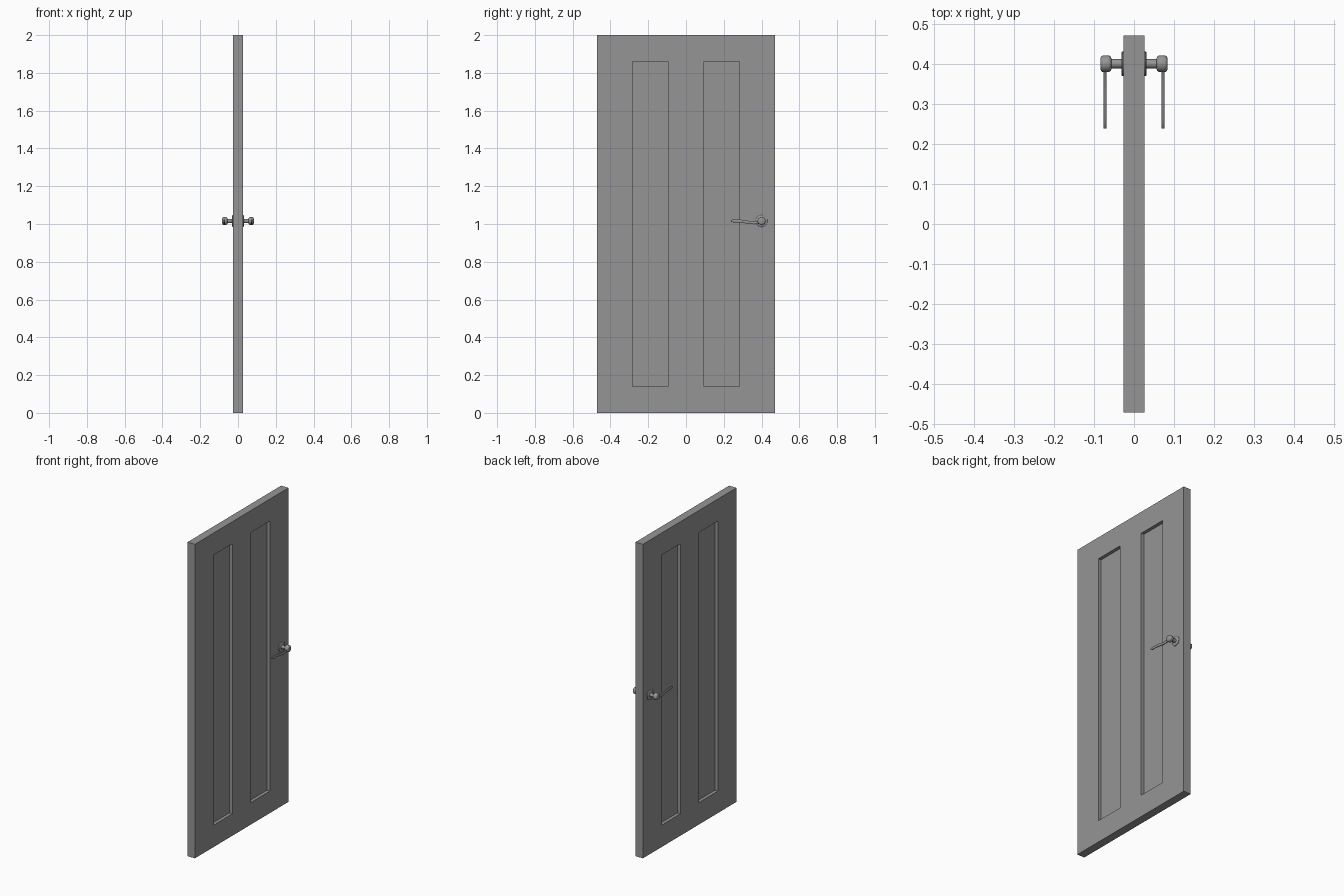
import bpy, bmesh, math

if "Cube" in bpy.data.objects:
    bpy.data.objects.remove(bpy.data.objects["Cube"])

HALF_T, HALF_W, HEIGHT = 0.026, 0.471, 2.0
RECESS = 0.021
HY, HZ = 0.4, 1.016      # handle axis

grey = bpy.data.materials.new("dark_grey")
grey.diffuse_color = (0.3, 0.3, 0.3, 1)
grey.use_nodes = True
grey.node_tree.nodes["Principled BSDF"].inputs["Base Color"].default_value = grey.diffuse_color


def finish(name, bm, smooth=False):
    bmesh.ops.recalc_face_normals(bm, faces=bm.faces)
    me = bpy.data.meshes.new(name)
    bm.to_mesh(me)
    bm.free()
    me.materials.append(grey)
    ob = bpy.data.objects.new(name, me)
    bpy.context.collection.objects.link(ob)
    if smooth:
        bpy.ops.object.select_all(action='DESELECT')
        ob.select_set(True)
        bpy.context.view_layer.objects.active = ob
        bpy.ops.object.shade_smooth_by_angle(angle=math.radians(40))
    # every part repeats on the other face of the door
    mir = ob.modifiers.new("mirror", 'MIRROR')
    mir.use_axis[0] = True
    return ob


def bridge_rings(bm, rings):
    for a, b in zip(rings, rings[1:]):
        n = len(a)
        for i in range(n):
            bm.faces.new((a[i], a[(i + 1) % n], b[(i + 1) % n], b[i]))
    bm.faces.new(rings[0])
    bm.faces.new(rings[-1])


def lathe(name, profile, seg=32):
    """Revolve (x, radius) points round the handle axis."""
    bm = bmesh.new()
    rings = []
    for x, r in profile:
        rings.append([bm.verts.new((x, HY + r * math.cos(2 * math.pi * i / seg),
                                    HZ + r * math.sin(2 * math.pi * i / seg)))
                      for i in range(seg)])
    bridge_rings(bm, rings)
    return finish(name, bm, True)


# Door leaf: one half as a grid, panel cells pushed in, edges carried to the middle
ys = [-HALF_W, -0.284, -0.094, 0.094, 0.284, HALF_W]
zs = [0, 0.14, 1.86, HEIGHT]
bm = bmesh.new()
grid = [[bm.verts.new((HALF_T, y, z)) for z in zs] for y in ys]
panels = []
for i in range(5):
    for j in range(3):
        f = bm.faces.new((grid[i][j], grid[i + 1][j], grid[i + 1][j + 1], grid[i][j + 1]))
        if i in (1, 3) and j == 1:
            panels.append(f)
outer = [e for e in bm.edges if e.is_boundary]
ext = bmesh.ops.extrude_edge_only(bm, edges=outer)
for v in ext["geom"]:
    if isinstance(v, bmesh.types.BMVert):
        v.co.x = 0
pushed = bmesh.ops.extrude_discrete_faces(bm, faces=panels)["faces"]
for f in pushed:
    for v in f.verts:
        v.co.x -= RECESS
finish("door_leaf", bm)

# Round backplate, neck and rounded knob
lathe("handle_rose", [(0.018, 0.031), (0.029, 0.031), (0.0315, 0.028)])
lathe("handle_neck", [(0.028, 0.0115), (0.06, 0.0115)])
lathe("handle_knob", [(0.056, 0.0125), (0.0575, 0.017), (0.061, 0.0202), (0.065, 0.021),
                      (0.075, 0.021), (0.079, 0.0202), (0.0825, 0.017), (0.084, 0.0125)])

# Wavy lever: flat rounded section swept along (y, z, half height)
path = [(0.395, 1.010, 0.008), (0.378, 1.0075, 0.008), (0.360, 1.0065, 0.008),
        (0.340, 1.0075, 0.008), (0.318, 1.011, 0.0078), (0.296, 1.0145, 0.0078),
        (0.274, 1.0165, 0.0078), (0.254, 1.0165, 0.0075), (0.243, 1.016, 0.0065),
        (0.238, 1.0155, 0.004)]
bm = bmesh.new()
section = [(-1, -0.7), (-0.6, -1), (0.6, -1), (1, -0.7), (1, 0.7), (0.6, 1), (-0.6, 1), (-1, 0.7)]
rings = [[bm.verts.new((0.0725 + 0.004 * sx, y, z + h * sz)) for sx, sz in section]
         for y, z, h in path]
bridge_rings(bm, rings)
finish("handle_lever", bm, True)
